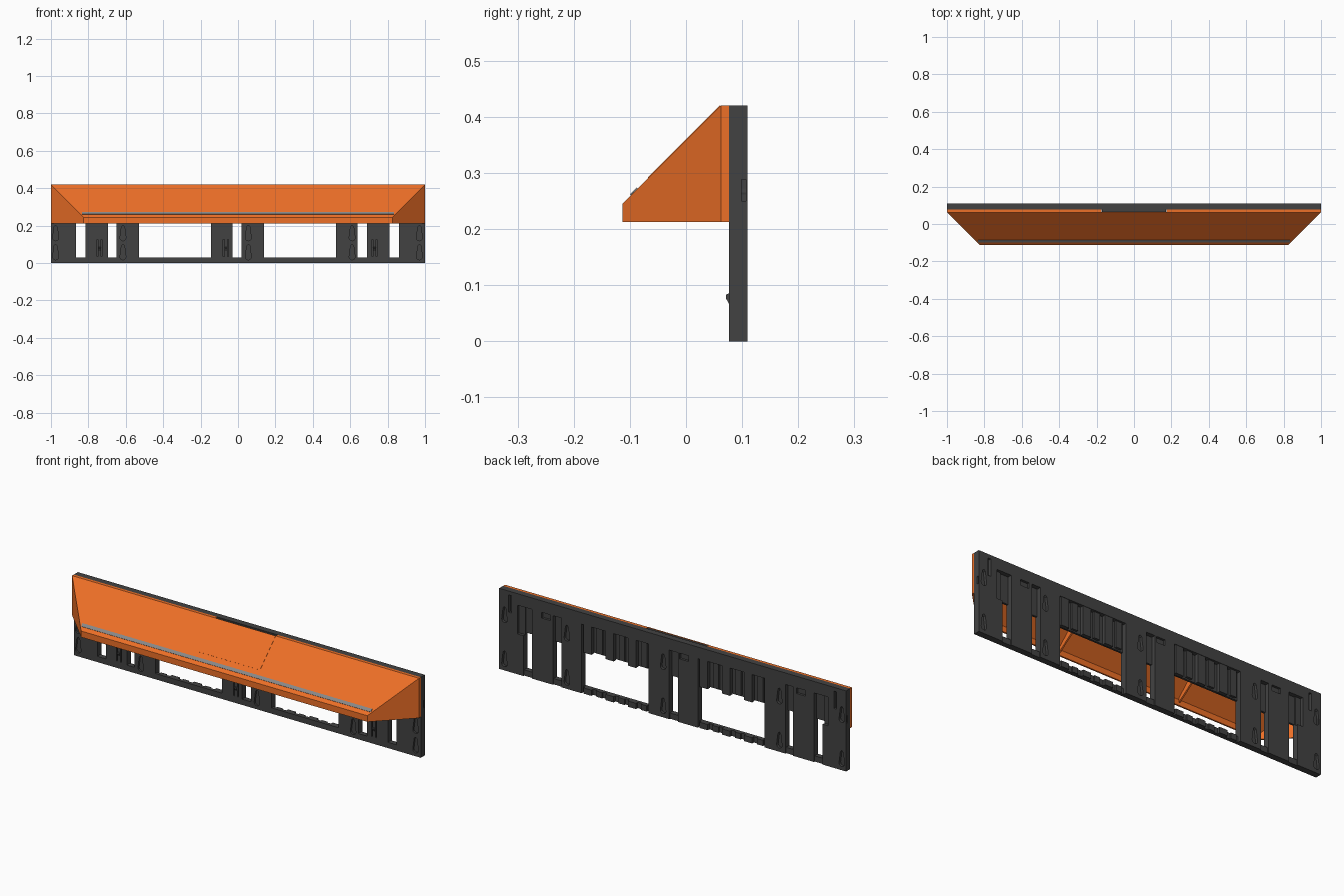
import bpy, bmesh, math
from mathutils import Matrix, Vector

if "Cube" in bpy.data.objects:
    bpy.data.objects.remove(bpy.data.objects["Cube"])


def material(name, rgb):
    m = bpy.data.materials.new(name)
    m.diffuse_color = (*rgb, 1)
    m.use_nodes = True
    m.node_tree.nodes["Principled BSDF"].inputs["Base Color"].default_value = m.diffuse_color
    return m


ORANGE = material("orange_plastic", (0.85, 0.16, 0.02))
DARK = material("dark_plastic", (0.055, 0.055, 0.055))
GREY = material("grey_rubber", (0.25, 0.25, 0.25))


def finish(name, bm, mat):
    bmesh.ops.recalc_face_normals(bm, faces=bm.faces)
    me = bpy.data.meshes.new(name)
    bm.to_mesh(me)
    bm.free()
    ob = bpy.data.objects.new(name, me)
    bpy.context.collection.objects.link(ob)
    if mat:
        me.materials.append(mat)
    return ob


def add_box(bm, x, y, z):
    c = [(a + b) / 2 for a, b in (x, y, z)]
    s = [b - a for a, b in (x, y, z)]
    bmesh.ops.create_cube(bm, size=1, matrix=Matrix.Translation(c) @ Matrix.Diagonal((*s, 1)))


def boxes(name, items, mat):
    bm = bmesh.new()
    for it in items:
        add_box(bm, *it)
    return finish(name, bm, mat)


def add_prism(bm, pts, offset):
    # closed outline extruded along an offset vector
    f = bm.faces.new([bm.verts.new(p) for p in pts])
    r = bmesh.ops.extrude_face_region(bm, geom=[f], use_keep_orig=True)
    vs = [v for v in r["geom"] if isinstance(v, bmesh.types.BMVert)]
    bmesh.ops.translate(bm, verts=vs, vec=offset)


def add_keyhole(bm, x, z, y0, y1):
    # teardrop slot: round bottom, narrow top
    r = 0.016
    pts = [(x + r * math.cos(a), y0, z - 0.025 + r * math.sin(a))
           for a in (math.radians(180 + 30 * i) for i in range(7))]
    pts += [(x + 0.008, y0, z + 0.035), (x, y0, z + 0.042), (x - 0.008, y0, z + 0.035)]
    add_prism(bm, pts, Vector((0, y1 - y0, 0)))


def cut(ob, cutter):
    mod = ob.modifiers.new("cut", "BOOLEAN")
    mod.operation = "DIFFERENCE"
    mod.solver = "EXACT"
    mod.object = cutter
    bpy.context.view_layer.update()
    me = bpy.data.meshes.new_from_object(ob.evaluated_get(bpy.context.evaluated_depsgraph_get()))
    ob.modifiers.clear()
    ob.data = me
    bpy.data.objects.remove(cutter)


F, B, TOP = 0.077, 0.110, 0.42      # frame front, frame back, top

# frame pillars with keyholes, clip slots and end notches
pillars = [(-1, -0.865), (-0.815, -0.695), (-0.65, -0.53), (-0.145, -0.03),
           (0.02, 0.14), (0.525, 0.64), (0.69, 0.81), (0.86, 1)]
keyholes = (-0.975, -0.615, 0.055, 0.61, 0.97)
clips = (-0.74, -0.065, 0.73)
for i, (a, b) in enumerate(pillars):
    p = boxes(f"frame_pillar_{i + 1}", [((a, b), (F, B), (0, TOP))], DARK)
    bm = bmesh.new()
    for x in keyholes:
        if a < x < b:
            for z in (0.058, 0.16):
                add_keyhole(bm, x, z, F - 0.01, F + 0.010)
            for z in (0.06, 0.29):
                add_keyhole(bm, x, z, B + 0.01, B - 0.014)
    for x in clips:
        if a < x < b:
            for dx in (-0.011, 0.011):
                add_box(bm, (x + dx - 0.003, x + dx + 0.003), (F - 0.01, F + 0.02), (0.035, 0.125))
            add_box(bm, (x - 0.025, x + 0.025), (B - 0.012, B + 0.01), (0.33, 0.36))
    if abs(a) == 1 or b == 1:
        s = -1 if a == -1 else 1
        add_box(bm, sorted((s * 0.985, s * 1.02)), (0.099, 0.107), (0.25, 0.288))
        add_box(bm, sorted((s * 0.93, s * 0.945)), (0.095, 0.13), (0.31, 0.40))
        add_box(bm, sorted((s * 0.855, s * 0.895)), (0.095, 0.13), (0.21, 0.36))
    if bm.verts:
        cut(p, finish("cutter", bm, None))
    else:
        bm.free()

# rails, recessed panels and ribs in the gaps between pillars
top_rail, low_rail, panels, ribs, teeth = [], [], [], [], []
for (_, a), (b, _) in zip(pillars, pillars[1:]):
    top_rail.append(((a, b), (F, B), (0.36, TOP)))
    low_rail.append(((a, b), (F, 0.094), (0, 0.03)))
    panels.append(((a, b), (F, 0.088), (0.218, 0.36)))
    if b - a > 0.2:
        n = 6
        step = (b - a) / n
        for k in range(n):
            c = a + step * (k + 0.5)
            w = step * (0.36 if k % 2 else 0.26)
            ribs.append(((c - w, c + w), (0.088, 0.108 if k % 2 else 0.1),
                         (0.214 if k % 2 else 0.225, 0.36)))
            teeth.append(((c - w, c + w), (0.094, 0.108 if k % 2 else 0.102), (0, 0.03)))
    else:
        teeth.append(((a, b), (0.094, 0.104), (0, 0.03)))
boxes("frame_top_rail", top_rail, DARK)
boxes("frame_bottom_rail", low_rail, DARK)
boxes("frame_recessed_panels", panels, DARK)
boxes("frame_ribs", ribs, DARK)
boxes("bottom_rail_teeth", teeth, DARK)

# small snap hooks on the front of the pillars
bm = bmesh.new()
for x in clips:
    add_prism(bm, [(x - 0.007, F + 0.002, 0.062), (x - 0.007, 0.071, 0.077),
                   (x - 0.007, 0.072, 0.084), (x - 0.007, F + 0.002, 0.086)], Vector((0.014, 0, 0)))
finish("snap_hooks", bm, DARK)

# sloped hood: open shell, mitred ends
rows = [(1, F, TOP), (1, 0.062, TOP), (0.825, -0.113, 0.245),
        (0.825, -0.113, 0.213), (1, 0.062, 0.213), (1, F, 0.213)]
bm = bmesh.new()
R = [bm.verts.new(p) for p in rows]
L = [bm.verts.new((-x, y, z)) for x, y, z in rows]
for i in range(3):
    bm.faces.new((R[i], R[i + 1], L[i + 1], L[i]))
for s in (R, L):
    bm.faces.new((s[1], s[2], s[3], s[4]))
    bm.faces.new((s[0], s[1], s[4], s[5]))
bmesh.ops.recalc_face_normals(bm, faces=bm.faces)
bm.faces.ensure_lookup_table()
if bm.faces[0].normal.z < 0:
    bmesh.ops.reverse_faces(bm, faces=bm.faces)
me = bpy.data.meshes.new("hood")
bm.to_mesh(me)
bm.free()
hood = bpy.data.objects.new("hood", me)
bpy.context.collection.objects.link(hood)
me.materials.append(ORANGE)
sol = hood.modifiers.new("wall", "SOLIDIFY")
sol.thickness = 0.008
sol.offset = -1
sol.use_even_offset = True
# notch in the top flange behind the lid
cut(hood, boxes("cutter", [((-0.175, 0.175), (0.0625, 0.09), (0.40, 0.44))], None))
boxes("lid_hinge", [((-0.172, 0.172), (0.063, F), (0.39, 0.417))], DARK)


def slope_slab(name, z0, z1, half, lo, hi, mat):
    # slab lying on the 45 degree slope, between two heights above it
    n = Vector((0, -1, 1)).normalized()
    a, b = Vector((-half, z0 - 0.358, z0)), Vector((-half, z1 - 0.358, z1))
    bm = bmesh.new()
    add_prism(bm, [a + n * lo, b + n * lo, b + n * hi, a + n * hi], Vector((2 * half, 0, 0)))
    return finish(name, bm, mat)


slope_slab("lid", 0.291, 0.419, 0.174, -0.006, 0.0012, ORANGE)
slope_slab("edge_strip", 0.260, 0.272, 0.835, -0.004, 0.003, GREY)

# triangular stiffeners inside the hood
bm = bmesh.new()
for x in (-0.35, 0.35):
    add_prism(bm, [(x - 0.004, 0.06, 0.405), (x - 0.004, -0.10, 0.245),
                   (x - 0.004, -0.10, 0.225), (x - 0.004, 0.06, 0.34)], Vector((0.008, 0, 0)))
finish("hood_stiffeners", bm, ORANGE)
